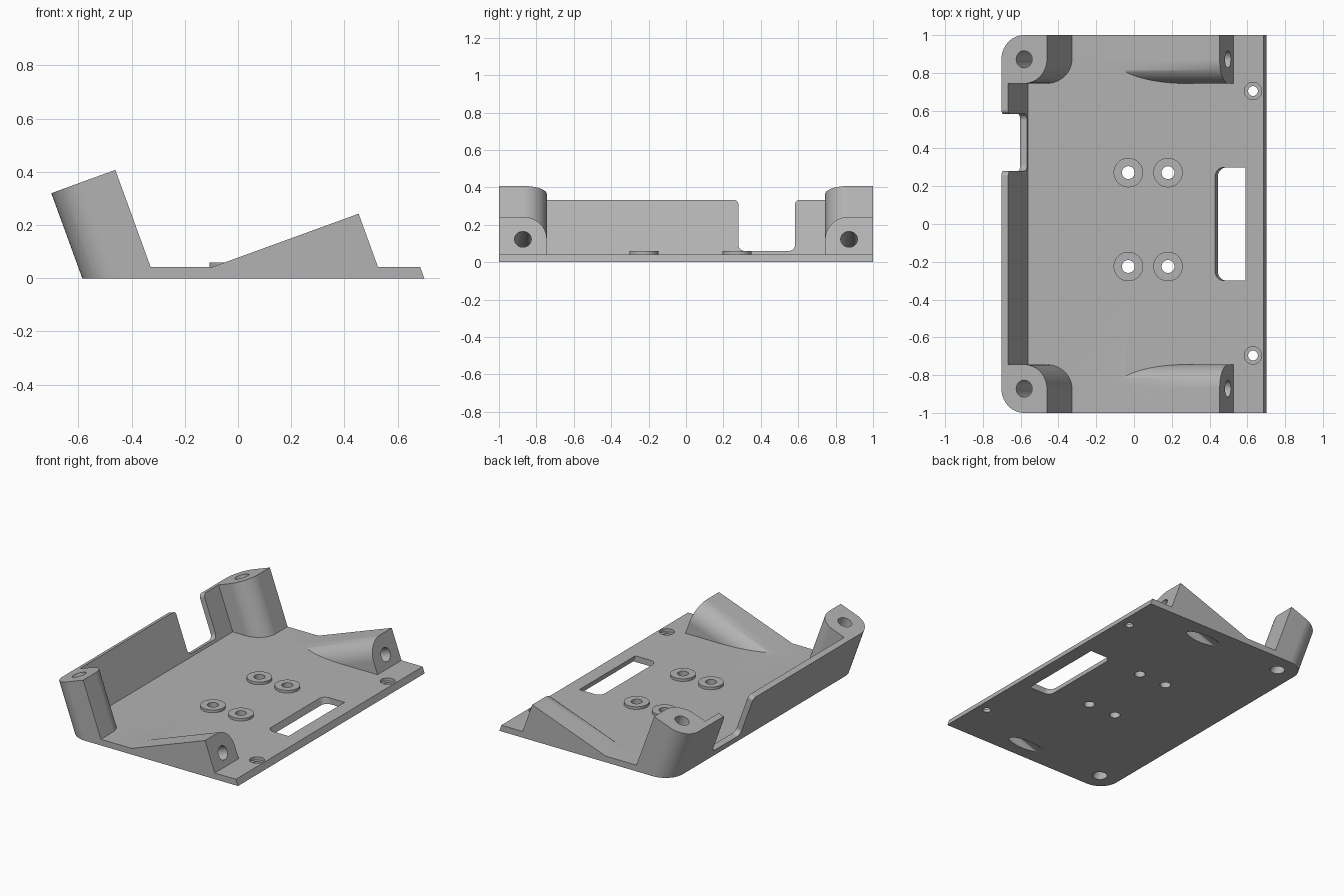
import bpy, bmesh, math
from mathutils import Matrix, Vector

if "Cube" in bpy.data.objects:
    bpy.data.objects.remove(bpy.data.objects["Cube"], do_unlink=True)

TILT = Matrix.Rotation(math.radians(-20), 4, 'Y')   # leaning frame of posts and bars
FLAT = Matrix.Identity(4)
PLATE_TOP = 0.042
OUTER, WALL_IN, POST_IN, TOP = -0.55, -0.512, -0.294, 0.5405
R = 0.128                                           # boss radius
POST_C, BOSS_Y, BAR_C = -0.422, 0.872, -0.055       # boss centres

grey = bpy.data.materials.new("mid_grey")
grey.use_nodes = True
colour = (0.45, 0.45, 0.45, 1)
grey.diffuse_color = colour
grey.node_tree.nodes["Principled BSDF"].inputs["Base Color"].default_value = colour


def arc(cx, cy, r, start, end, steps=14):
    angles = [math.radians(start + (end - start) * i / steps) for i in range(steps + 1)]
    return [(cx + r * math.cos(a), cy + r * math.sin(a)) for a in angles]


def circle(cx, cy, r):
    return arc(cx, cy, r, 0, 360, 40)[:-1]


def prism(name, outline, lo, hi, frame=TILT, along='Z', floor=None, ceiling=None):
    """Extrude an outline along an axis of the frame, then trim it level."""
    bm = bmesh.new()
    place = (lambda p, q, t: (p, q, t)) if along == 'Z' else (lambda p, q, t: (t, p, q))
    rings = [[bm.verts.new(frame @ Vector(place(p, q, t))) for p, q in outline] for t in (lo, hi)]
    n = len(outline)
    for ring in rings:
        bm.faces.new(ring)
    for i in range(n):
        j = (i + 1) % n
        bm.faces.new((rings[0][i], rings[0][j], rings[1][j], rings[1][i]))
    for height, up in ((floor, -1), (ceiling, 1)):
        if height is not None:
            bmesh.ops.bisect_plane(bm, geom=bm.verts[:] + bm.edges[:] + bm.faces[:],
                                   plane_co=(0, 0, height), plane_no=(0, 0, up), clear_outer=True)
            bmesh.ops.holes_fill(bm, edges=bm.edges[:], sides=0)
    bmesh.ops.recalc_face_normals(bm, faces=bm.faces[:])
    mesh = bpy.data.meshes.new(name)
    bm.to_mesh(mesh)
    bm.free()
    mesh.materials.append(grey)
    obj = bpy.data.objects.new(name, mesh)
    bpy.context.collection.objects.link(obj)
    return obj


def combine(target, other, operation):
    mod = target.modifiers.new(other.name, 'BOOLEAN')
    mod.operation, mod.solver, mod.object = operation, 'EXACT', other
    bpy.context.view_layer.objects.active = target
    bpy.ops.object.modifier_apply(modifier=mod.name)
    bpy.data.objects.remove(other, do_unlink=True)


# Base plate with two rounded corners
outer_corners = arc(POST_C, BOSS_Y, R, 90, 180) + arc(POST_C, -BOSS_Y, R, 180, 270)
tray = prism("tilted_mounting_tray", [(0.658, -1), (0.658, 1)] + outer_corners,
             -0.6, 0.6, floor=0, ceiling=PLATE_TOP)

# Tall corner posts joined by the thin wall
edge = BOSS_Y - R
solids = [prism("posts_and_wall",
                [(POST_IN, -1)] + arc(POST_C, -BOSS_Y, R, 0, 90)
                + [(WALL_IN, -edge), (WALL_IN, edge)]
                + arc(POST_C, BOSS_Y, R, -90, 0) + [(POST_IN, 1)] + outer_corners,
                -0.3, TOP, floor=0)]
cutters = []

for s in (-1, 1):
    # Sloping bar with a rounded inner shoulder
    shoulder = [(s * y, c) for y, c in arc(BOSS_Y, BAR_C, R, 90, 180)]
    solids.append(prism("sloping_bar", [(s, BAR_C + R)] + shoulder + [(s * edge, -0.5), (s, -0.5)],
                        -0.45, 0.509, along='X', floor=0))
    # Bores through post and bar
    cutters.append(prism("post_bore", circle(POST_C, s * BOSS_Y, 0.045), -0.2, 0.8))
    cutters.append(prism("bar_bore", circle(s * BOSS_Y, BAR_C, 0.045), -0.3, 0.7, along='X'))
    # Counterbored screw holes
    y = s * 0.70 + 0.004
    cutters.append(prism("screw_hole", circle(0.63, y, 0.026), -0.1, 0.2, FLAT))
    cutters.append(prism("counterbore", circle(0.63, y, 0.046), 0.021, 0.2, FLAT))

# Washer-like standoffs
for x in (-0.03, 0.18):
    for y in (-0.225, 0.272):
        solids.append(prism("standoff", circle(x, y, 0.078), 0.02, 0.06, FLAT))
        cutters.append(prism("standoff_hole", circle(x, y, 0.034), -0.1, 0.2, FLAT))

# Cable slot, rounded on one side
cutters.append(prism("cable_slot", [(0.5685, -0.3), (0.5685, 0.3)]
                     + arc(0.463, 0.255, 0.045, 90, 180) + arc(0.463, -0.255, 0.045, 180, 270),
                     -0.5, 0.3))

# Rounded notch in the wall
y0, y1, small, big = 0.28, 0.583, 0.025, 0.035
cutters.append(prism("wall_notch",
                     [(y0 - small, 0.6)] + arc(y0 - small, TOP - small, small, 90, 0, 8)
                     + arc(y0 + big, 0.25 + big, big, 180, 270, 8)
                     + arc(y1 - big, 0.25 + big, big, 270, 360, 8)
                     + arc(y1 + small, TOP - small, small, 180, 90, 8) + [(y1 + small, 0.6)],
                     -0.7, -0.45, along='X'))

for part in solids:
    combine(tray, part, 'UNION')
for part in cutters:
    combine(tray, part, 'DIFFERENCE')

# Smooth the rounds, keep edges crisp
bpy.ops.object.select_all(action='DESELECT')
tray.select_set(True)
bpy.context.view_layer.objects.active = tray
bpy.ops.object.shade_smooth_by_angle(angle=math.radians(30))
normals = tray.modifiers.new("even_normals", 'WEIGHTED_NORMAL')
normals.keep_sharp = True
